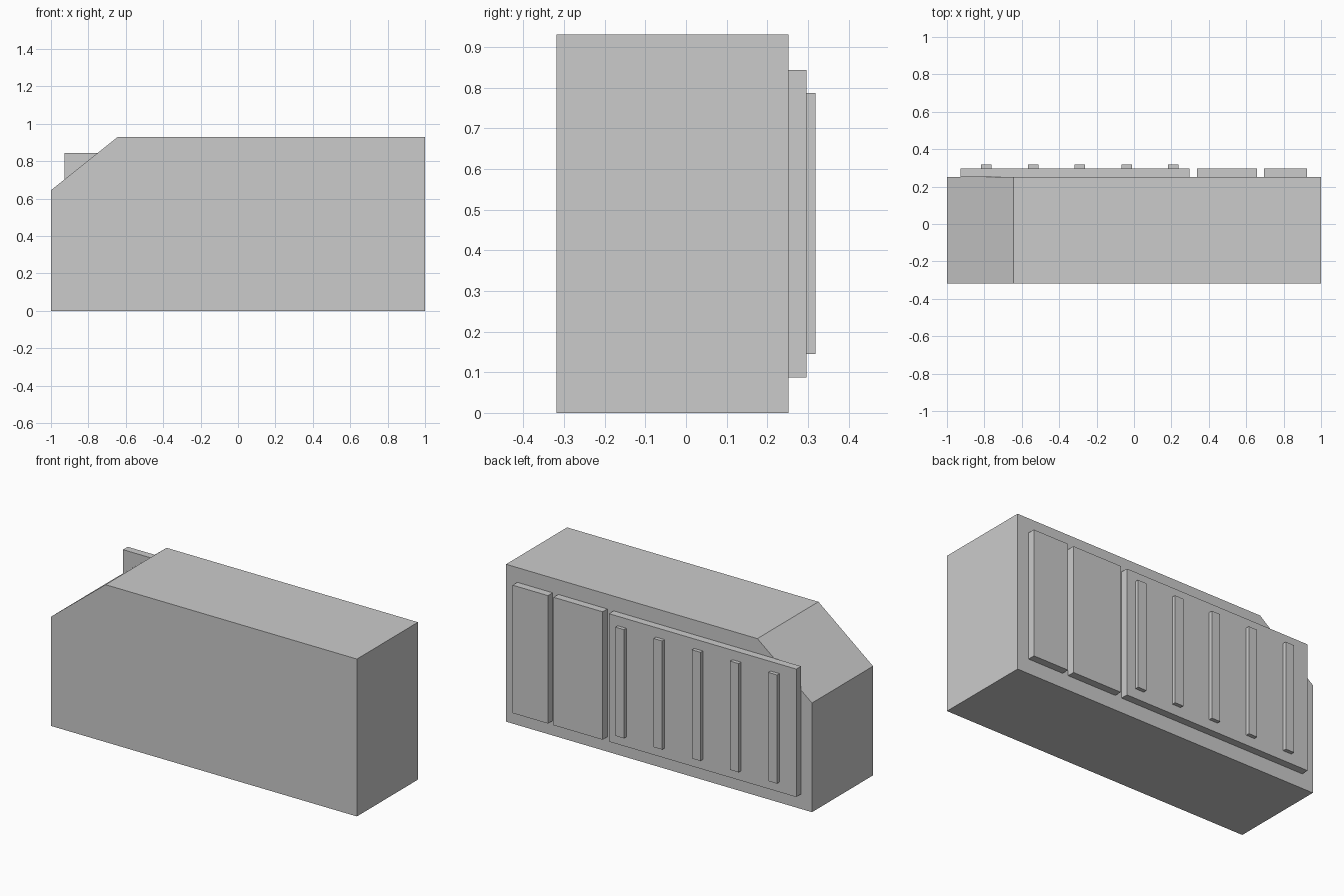
import bpy
import bmesh

if "Cube" in bpy.data.objects:
    bpy.data.objects.remove(bpy.data.objects["Cube"], do_unlink=True)

# One plain grey for every part
grey = bpy.data.materials.new("light_grey")
grey.use_nodes = True
colour = (0.6, 0.6, 0.6, 1)
grey.diffuse_color = colour
grey.node_tree.nodes["Principled BSDF"].inputs["Base Color"].default_value = colour


def extrude_profile(name, profile, y0, y1):
    """Extrude an x-z outline along y into a closed solid."""
    bm = bmesh.new()
    face = bm.faces.new([bm.verts.new((x, y0, z)) for x, z in profile])
    result = bmesh.ops.extrude_face_region(bm, geom=[face])
    moved = [v for v in result["geom"] if isinstance(v, bmesh.types.BMVert)]
    bmesh.ops.translate(bm, vec=(0, y1 - y0, 0), verts=moved)
    bmesh.ops.recalc_face_normals(bm, faces=bm.faces)
    mesh = bpy.data.meshes.new(name)
    bm.to_mesh(mesh)
    bm.free()
    mesh.materials.append(grey)
    obj = bpy.data.objects.new(name, mesh)
    bpy.context.collection.objects.link(obj)
    return obj


def slab(name, x0, x1, z0, z1, y0, y1):
    return extrude_profile(name, [(x0, z0), (x1, z0), (x1, z1), (x0, z1)], y0, y1)


BACK, PANEL, RIB = 0.252, 0.296, 0.318

# Main body with one sloped upper corner
extrude_profile("body", [(-1, 0), (1, 0), (1, 0.93), (-0.643, 0.93), (-1, 0.645)],
                -0.318, BACK)

# Raised panels on the back
for name, x0, x1 in (("wide_panel", -0.928, 0.296),
                     ("middle_panel", 0.338, 0.658),
                     ("narrow_panel", 0.695, 0.926)):
    slab(name, x0, x1, 0.087, 0.843, BACK, PANEL)

# Evenly spaced upright ribs on the wide panel
for i in range(5):
    x = -0.789 + 0.25 * i
    slab(f"rib_{i + 1}", x - 0.028, x + 0.028, 0.145, 0.787, PANEL, RIB)
